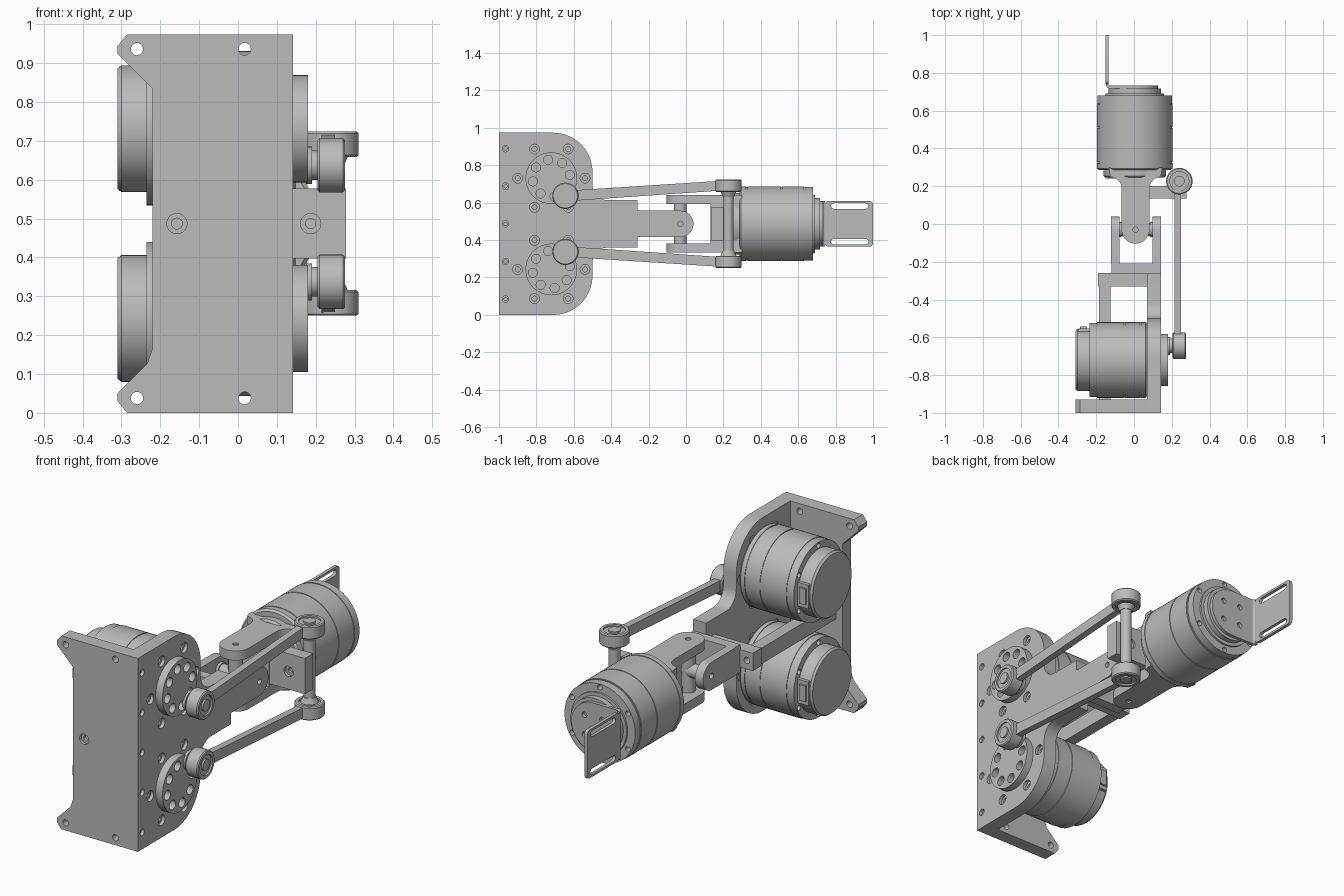
import bpy, bmesh, math
from mathutils import Vector

cube = bpy.data.objects.get("Cube")
if cube:
    bpy.data.objects.remove(cube, do_unlink=True)

grey = bpy.data.materials.new("machined grey")
grey.use_nodes = True
grey.diffuse_color = (0.5, 0.5, 0.5, 1)
grey.node_tree.nodes["Principled BSDF"].inputs["Base Color"].default_value = (0.5, 0.5, 0.5, 1)

ZC = 0.487  # height of the horizontal mirror plane


def place(axis, u, v, t):
    """Section point (u, v) at depth t along an axis."""
    return Vector({"X": (t, u, v), "Y": (u, t, v), "Z": (u, v, t)}[axis])


def finish(name, bm):
    bmesh.ops.recalc_face_normals(bm, faces=bm.faces)
    me = bpy.data.meshes.new(name)
    bm.to_mesh(me)
    bm.free()
    me.materials.append(grey)
    me.shade_smooth()
    me.set_sharp_from_angle(angle=math.radians(32))
    ob = bpy.data.objects.new(name, me)
    bpy.context.collection.objects.link(ob)
    return ob


def arc(u, v, r, a0, a1, n=12):
    angles = [math.radians(a0 + (a1 - a0) * i / n) for i in range(n + 1)]
    return [(u + r * math.cos(a), v + r * math.sin(a)) for a in angles]


def circle(u, v, r, n=20):
    return arc(u, v, r, 0, 360, n)[:-1]


def ring(u, v, r, count, start=0):
    """Centres spaced evenly round a circle."""
    return arc(u, v, r, start, start + 360, count)[:-1]


def rect(u0, u1, v0, v1, r=0.0):
    if not r:
        return [(u0, v0), (u1, v0), (u1, v1), (u0, v1)]
    return (arc(u0 + r, v0 + r, r, 180, 270, 5) + arc(u1 - r, v0 + r, r, 270, 360, 5)
            + arc(u1 - r, v1 - r, r, 0, 90, 5) + arc(u0 + r, v1 - r, r, 90, 180, 5))


def slot(u0, u1, v, r):
    return arc(u0 + r, v, r, 90, 270, 8) + arc(u1 - r, v, r, -90, 90, 8)


def prism(name, axis, outline, t0, t1, holes=()):
    """Extruded outline with through holes."""
    bm = bmesh.new()
    for loop in [outline, *holes]:
        vs = [bm.verts.new(place(axis, u, v, t0)) for u, v in loop]
        for a, b in zip(vs, vs[1:] + vs[:1]):
            bm.edges.new((a, b))
    bmesh.ops.triangle_fill(bm, edges=bm.edges[:], use_beauty=True)
    ext = bmesh.ops.extrude_face_region(bm, geom=bm.faces[:])
    moved = [g for g in ext["geom"] if isinstance(g, bmesh.types.BMVert)]
    bmesh.ops.translate(bm, verts=moved, vec=place(axis, 0, 0, t1 - t0))
    return finish(name, bm)


def lathe(name, axis, u, v, profile, n=48):
    """Turned part: profile of (radius, depth), capped at both ends."""
    bm = bmesh.new()
    loops = [[bm.verts.new(place(axis, p, q, t)) for p, q in circle(u, v, r, n)] for r, t in profile]
    for a, b in zip(loops, loops[1:]):
        for i in range(n):
            j = (i + 1) % n
            bm.faces.new((a[i], a[j], b[j], b[i]))
    bm.faces.new(loops[0])
    bm.faces.new(loops[-1])
    return finish(name, bm)


def groove(r, t):
    """Thin seam cut round a turned body."""
    d = 0.003
    return [(r, t - d), (r - d, t - d), (r - d, t + d), (r, t + d)]


def bearing(name, axis, u, v, t0, t1, r=0.07):
    """Rod end with a recessed face and a bolt head on both sides."""
    i, s, b = r * 0.72, 0.008, r * 0.4
    lathe(name, axis, u, v, [(b, t0), (b, t0 + s), (i, t0 + s), (i, t0), (r - .005, t0), (r, t0 + .005),
                             (r, t1 - .005), (r - .005, t1), (i, t1), (i, t1 - s), (b, t1 - s), (b, t1)])


# Front mounting plate with flared corner ears
half = [(0.07, 0), (-0.285, 0), (-0.31, 0.03), (-0.31, 0.05), (-0.22, 0.14)]
outline = half + [(x, 2 * ZC - z) for x, z in reversed(half)]
ears = [circle(x, z, 0.016) for x in (-0.26, 0.017) for z in (0.038, 2 * ZC - 0.038)]
prism("front_plate", "Y", outline, -1, -0.93, ears + [circle(-0.157, ZC, 0.026)])
lathe("front_plate_screw", "Y", -0.157, ZC, [(0.026, -0.94), (0.026, -0.985), (0.014, -0.985), (0.014, -0.97)], 20)

# Side plate with two motor seats and a central arm
lower = ([(-1, 0)] + arc(-0.71, 0.21, 0.21, -90, 0, 14)
         + arc(-0.42, 0.28, 0.08, 180, 90, 8) + [(-0.26, 0.36)])
outline = lower + [(y, 2 * ZC - z) for y, z in reversed(lower)]
MY, MZ = -0.72, (0.243, 2 * ZC - 0.243)
spots = [(-0.965, ZC + k * 0.201, 0.017) for k in (-2, -1, 0, 1, 2)]
for z in MZ:
    spots += [(y, w, 0.026) for y, w in ring(MY, z, 0.18, 6)]
prism("side_plate", "X", outline, 0.07, 0.142, [circle(*s) for s in spots])
for y, z, r in spots:
    lathe("side_plate_screw", "X", y, z, [(r, 0.075), (r, 0.125), (r * .5, 0.125), (r * .5, 0.11)], 20)

# Cross bar and strut between the motors
prism("cross_bar", "Y", rect(-0.19, 0.07, ZC - 0.045, ZC + 0.045), -0.33, -0.26, [circle(-0.157, ZC, 0.016)])
prism("centre_strut", "X", rect(-0.93, -0.33, ZC - 0.04, ZC + 0.04), -0.185, -0.125)


def motor_body(name, axis, u, v, t0, t1, seams):
    """Ribbed body whose bolted flange lies at t0."""
    s = 1 if t1 > t0 else -1
    R = 0.2
    prof = [(R, t0 + s * 0.04)]
    for t in seams:
        prof += groove(R, t)[::s]
    lathe(name, axis, u, v, prof + [(R, t1 - s * 0.01), (R - 0.01, t1)], 64)
    bolts = ring(u, v, 0.18, 6, 30)
    prism(name + "_flange", axis, circle(u, v, R - 0.003, 64), t0, t0 + s * 0.04,
          [circle(p, q, 0.013, 14) for p, q in bolts])


# Two front motors with rear caps, output horns and connectors
for side, z in zip(("lower", "upper"), MZ):
    motor_body(side + "_motor", "X", MY, z, -0.235, 0.07, (-0.05, 0.035))
    lathe(side + "_motor_cap", "X", MY, z,
          [(0.163, -0.235), (0.163, -0.30), (0.155, -0.31)], 64)
    prism(side + "_connector", "X", rect(-0.61, -0.552, z - 0.06, z + 0.06), -0.295, -0.235)
    prism(side + "_connector_plug", "X", rect(-0.56, -0.543, z - 0.04, z + 0.04), -0.285, -0.25)
    prism(side + "_horn", "X", circle(MY, z, 0.138, 56), 0.142, 0.18,
          [circle(p, q, 0.024, 18) for p, q in ring(MY, z, 0.1, 8, 10)])

# Push rods, mirrored above and below the centre
PX, PY = 0.24, 0.232
for side, s in (("lower", -1), ("upper", 1)):
    zf, zb = ZC + s * 0.15, ZC + s * 0.204
    lathe(side + "_crank_pin", "X", -0.645, zf, [(0.048, 0.175), (0.048, 0.19), (0.038, 0.19), (0.038, 0.215)], 32)
    bearing(side + "_front_rod_end", "X", -0.645, zf, 0.205, 0.275)
    bearing(side + "_back_rod_end", "Z", PX, PY - 0.005, zb - 0.033, zb + 0.033)
    prism(side + "_push_rod", "X", [(-0.62, zf - 0.028), (0.19, zb - 0.026),
                                    (0.19, zb + 0.026), (-0.62, zf + 0.028)], 0.215, 0.25)
    lathe(side + "_rod_collar", "Z", PX, PY - 0.005, [(0.042, zb - s * 0.033), (0.03, zb - s * 0.06)], 32)

# Post and lug that link the rods to the wrist
lathe("link_post", "Z", PX, PY - 0.005, [(0.027, ZC - 0.2), (0.027, ZC + 0.2)], 32)
prism("link_lug", "Y", rect(0.07, 0.278, ZC - 0.09, ZC + 0.09), 0.135, 0.2,
      [circle(0.187, ZC, 0.026)])
lathe("link_lug_screw", "Y", 0.187, ZC, [(0.026, 0.19), (0.026, 0.15), (0.013, 0.15), (0.013, 0.165)], 20)

# Fixed yoke of the universal joint
JX, JY = 0.008, -0.03
prism("fixed_yoke_base", "Y", rect(-0.12, 0.142, ZC - 0.07, ZC + 0.07), -0.262, -0.21)
for side, x0, x1, cap in (("left", 0.098, 0.142, 0.085), ("right", -0.122, -0.078, -0.065)):
    shape = [(-0.212, ZC - 0.07)] + arc(JY, ZC, 0.07, -90, 90, 20) + [(-0.212, ZC + 0.07)]
    prism(side + "_fixed_prong", "X", shape, x0, x1, [circle(JY, ZC, 0.014)])
    lathe(side + "_prong_boss", "X", JY, ZC, [(0.04, (x0 + x1) / 2), (0.04, cap)], 32)

# Joint cross
lathe("cross_hub", "Z", JX, JY, [(0.034, ZC - 0.13), (0.034, ZC + 0.13)], 32)
lathe("cross_axle", "X", JY, ZC, [(0.034, -0.09), (0.034, 0.11)], 32)

# Moving yoke with a flared motor mount
for side, s in (("lower", -1), ("upper", 1)):
    shape = arc(JX, JY, 0.074, 180, 360, 24) + [(JX + 0.074, 0.2), (JX - 0.074, 0.2)]
    zs = sorted((ZC + s * 0.105, ZC + s * 0.153))
    prism(side + "_moving_prong", "Z", shape, *zs, [circle(JX, JY, 0.014)])
    lathe(side + "_pivot_cap", "Z", JX, JY, [(0.014, ZC + s * 0.11), (0.014, ZC + s * 0.145)], 16)
right = [(JX + 0.074, 0.13)] + arc(JX + 0.134, 0.19, 0.06, 180, 90, 8) + [(0.15, 0.3)]
prism("motor_mount", "Z", right + [(2 * JX - x, y) for x, y in reversed(right)], ZC - 0.153, ZC + 0.153)

# Wrist motor with its connector and output horn
WX = 0.004
motor_body("wrist_motor", "Y", WX, ZC, 0.68, 0.285, (0.635, 0.51, 0.325))
lathe("wrist_motor_back", "Y", WX, ZC, [(0.165, 0.29), (0.165, 0.255), (0.155, 0.245)], 64)
prism("wrist_connector", "Z", rect(-0.15, -0.09, 0.24, 0.29), ZC - 0.06, ZC + 0.06)
lathe("wrist_horn", "Y", WX, ZC, [(0.155, 0.68), (0.155, 0.69), (0.138, 0.69), (0.138, 0.717)], 56)

# Slotted tool bracket
disc = arc(WX, ZC, 0.122, -90, 90, 24) + [(-0.125, ZC + 0.122), (-0.125, ZC - 0.122)]
prism("bracket_base", "Y", disc, 0.717, 0.733,
      [circle(p, q, 0.014, 16) for p, q in ring(WX, ZC, 0.07, 4, 45)])
bend = arc(-0.125, 0.742, 0.025, 270, 180, 8) + arc(-0.125, 0.742, 0.009, 180, 270, 6)
prism("bracket_bend", "Z", bend, ZC - 0.122, ZC + 0.122)
prism("bracket_tab", "X", rect(0.742, 1.0, ZC - 0.122, ZC + 0.122, 0.02), -0.15, -0.134,
      [slot(0.775, 0.975, ZC + k * 0.095, 0.015) for k in (-1, 1)])
